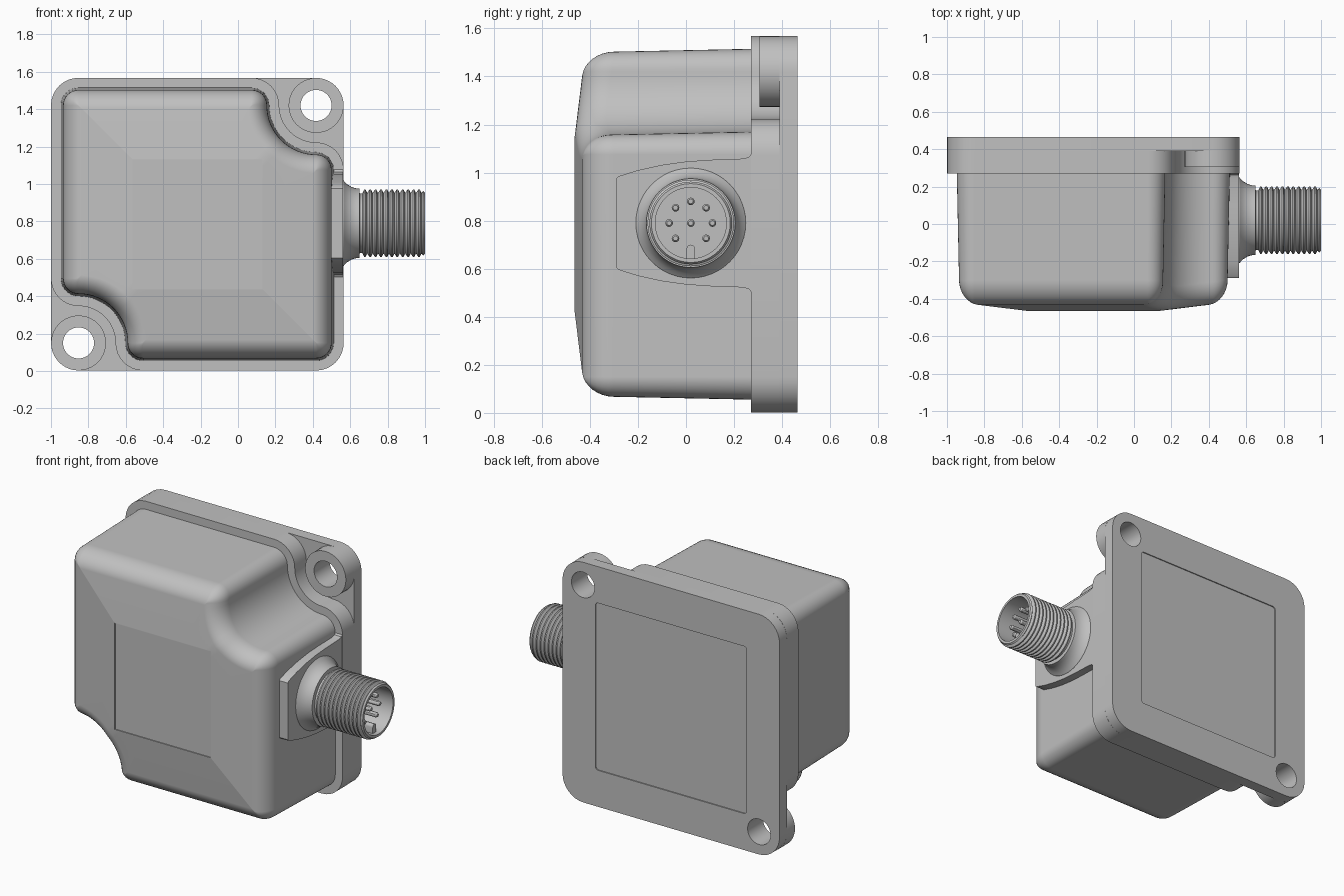
import bpy, bmesh, math
from mathutils import Vector

if "Cube" in bpy.data.objects:
    bpy.data.objects.remove(bpy.data.objects["Cube"])

CX, CZ = -0.2175, 0.785      # housing centre in the front plane
HOLE = 0.635                 # screw hole offset from that centre
CONN_Y, CONN_Z = 0.02, 0.79  # connector axis
N = 8

grey = bpy.data.materials.new("housing grey")
grey.diffuse_color = (0.53, 0.53, 0.53, 1)
grey.use_nodes = True
grey.node_tree.nodes["Principled BSDF"].inputs["Base Color"].default_value = grey.diffuse_color


def finish(name, bm, angle=30):
    bmesh.ops.remove_doubles(bm, verts=bm.verts, dist=1e-5)
    bmesh.ops.recalc_face_normals(bm, faces=bm.faces)
    me = bpy.data.meshes.new(name)
    bm.to_mesh(me)
    bm.free()
    me.materials.append(grey)
    me.shade_smooth()
    me.set_sharp_from_angle(angle=math.radians(angle))
    ob = bpy.data.objects.new(name, me)
    bpy.context.collection.objects.link(ob)
    return ob


def loft(name, rings, cap_start=True, cap_end=True, closed=False, angle=30):
    """Skin a list of equal-length point rings."""
    bm = bmesh.new()
    vs = [[bm.verts.new(p) for p in ring] for ring in rings]
    pairs = list(zip(vs, vs[1:])) + ([(vs[-1], vs[0])] if closed else [])
    for a, b in pairs:
        for i in range(len(a)):
            j = (i + 1) % len(a)
            bm.faces.new((a[i], a[j], b[j], b[i]))
    if cap_start and not closed:
        bm.faces.new(vs[0])
    if cap_end and not closed:
        bm.faces.new(vs[-1])
    return finish(name, bm, angle)


def arc(cx, cy, r, a0, a1, n=N):
    return [(cx + r * math.cos(math.radians(a0 + (a1 - a0) * i / n)),
             cy + r * math.sin(math.radians(a0 + (a1 - a0) * i / n))) for i in range(n + 1)]


def rounded_square(h, r):
    return [p for k in range(4)
            for p in arc((h - r) * (1, -1, -1, 1)[k], (h - r) * (1, 1, -1, -1)[k],
                         r, 90 * k, 90 * k + 90)]


def notched_outline(o):
    """Housing outline with two scooped corners, offset outwards by o."""
    h, R, r = 0.73 + o, 0.25 - o, max(0.095 + o, 0.004)
    dip = math.degrees(math.asin(max(0, (HOLE - h + r) / R)))
    half = arc(-h + r, h - r, r, 180, 90)
    half += arc(HOLE - R - r, h - r, r, 90, 0)
    half += arc(HOLE, HOLE, R, 180 + dip, 270 - dip, 16)[1:-1]
    half += arc(h - r, HOLE - R - r, r, 90, 0)
    return half + [(-u, -v) for u, v in half]


def place(points, y):
    return [Vector((CX + u, y, CZ + v)) for u, v in points]


def disc(x, r, y=CONN_Y, z=CONN_Z, n=48):
    return [Vector((x, y + u, z + v)) for u, v in arc(0, 0, r, 0, 360, n)[:-1]]


# housing: drafted walls, rounded front edge, shallow pyramid front, label recess
def front_y(u, v):
    return -0.465 + 0.123 * max(0, max(abs(u), abs(v)) - 0.35)


rings = [place(notched_outline(0), 0.28)]
for i in range(N + 1):
    t = math.pi / 2 * i / N
    pts = notched_outline(-0.012 - 0.1 * (1 - math.cos(t)))
    rings.append([Vector((CX + u, front_y(u, v) + 0.12 * (1 - math.sin(t)), CZ + v))
                  for u, v in pts])
inner = notched_outline(-0.112)
for half, y in ((0.35, -0.465), (0.346, -0.465), (0.346, -0.459)):
    rings.append(place([(u * half / max(abs(u), abs(v)), v * half / max(abs(u), abs(v)))
                        for u, v in inner], y))
housing = loft("housing", rings, cap_start=False)
wn = housing.modifiers.new("flat panels", 'WEIGHTED_NORMAL')
wn.keep_sharp = True

# stepped rim around the housing
rim = notched_outline(0.0525)
loft("rim", [place(rim, 0.39), place(rim, 0.27)])

# square base plate with two screw holes and a recessed back panel
plate_outline = rounded_square(0.7825, 0.15)
plate = loft("base_plate", [place(plate_outline, 0.39), place(plate_outline, 0.465)])
panel = rounded_square(0.545, 0.02)
cutters = [loft("panel_cutter", [place(panel, 0.458), place(panel, 0.5)])]
for s in (1, -1):
    hole = arc(s * HOLE, s * HOLE, 0.083, 0, 360, 40)[:-1]
    cutters.append(loft("hole_cutter", [place(hole, 0.3), place(hole, 0.5)]))
    # raised ring around each screw hole
    boss = arc(s * HOLE, s * HOLE, 0.147, 0, 360, 40)[:-1]
    loft("screw_boss", [place(hole, 0.39), place(hole, 0.305),
                        place(boss, 0.305), place(boss, 0.39)], closed=True)
for c in cutters:
    c.hide_render = True
    m = plate.modifiers.new("cut", 'BOOLEAN')
    m.operation, m.solver, m.object = 'DIFFERENCE', 'EXACT', c
    bpy.context.view_layer.objects.active = plate
    bpy.ops.object.modifier_apply(modifier=m.name)
    bpy.data.objects.remove(c)
plate.data.set_sharp_from_angle(angle=math.radians(30))

# flared mounting pad on the right side
side = [(-0.29, 0.185), (-0.28, 0.195), (-0.2, 0.22), (-0.1, 0.242), (0.0, 0.256),
        (0.1, 0.263), (0.24, 0.268), (0.262, 0.275), (0.28, 0.3)]
pad = side + [(y, -z) for y, z in reversed(side)]
loft("connector_pad", [[Vector((x, y, CONN_Z + z)) for y, z in pad] for x in (0.48, 0.562)])

# threaded connector shell, lathed with an open socket
profile = [(0.55, 0.232), (0.565, 0.228), (0.58, 0.211), (0.605, 0.195), (0.63, 0.187),
           (0.65, 0.185), (0.651, 0.16), (0.665, 0.16)]
for i in range(11):
    x = 0.665 + 0.029 * i
    profile += [(x + 0.009, 0.18), (x + 0.017, 0.18), (x + 0.026, 0.162)]
profile += [(0.99, 0.172), (1.0, 0.164), (1.0, 0.148), (0.80, 0.148)]
loft("connector_shell", [disc(x, r) for x, r in profile])

# contact pins: one in the middle, seven around, gap at the key
pins = [(0, 0)] + [(0.09 * math.sin(a), 0.09 * math.cos(a))
                   for a in (math.radians(45 * k) for k in (0, 1, 2, 3, 5, 6, 7))]
for dy, dz in pins:
    y, z = CONN_Y + dy, CONN_Z + dz
    loft("contact_pin", [disc(x, r, y, z, 12) for x, r in
                         ((0.79, 0.016), (0.94, 0.016), (0.95, 0.01))])

# locating key with a rounded top
key = [(0.018, -0.15)] + arc(0, -0.108, 0.018, 0, 180, 6) + [(-0.018, -0.15)]
loft("locating_key", [[Vector((x, CONN_Y + u, CONN_Z + v)) for u, v in key]
                      for x in (0.79, 0.97)])
